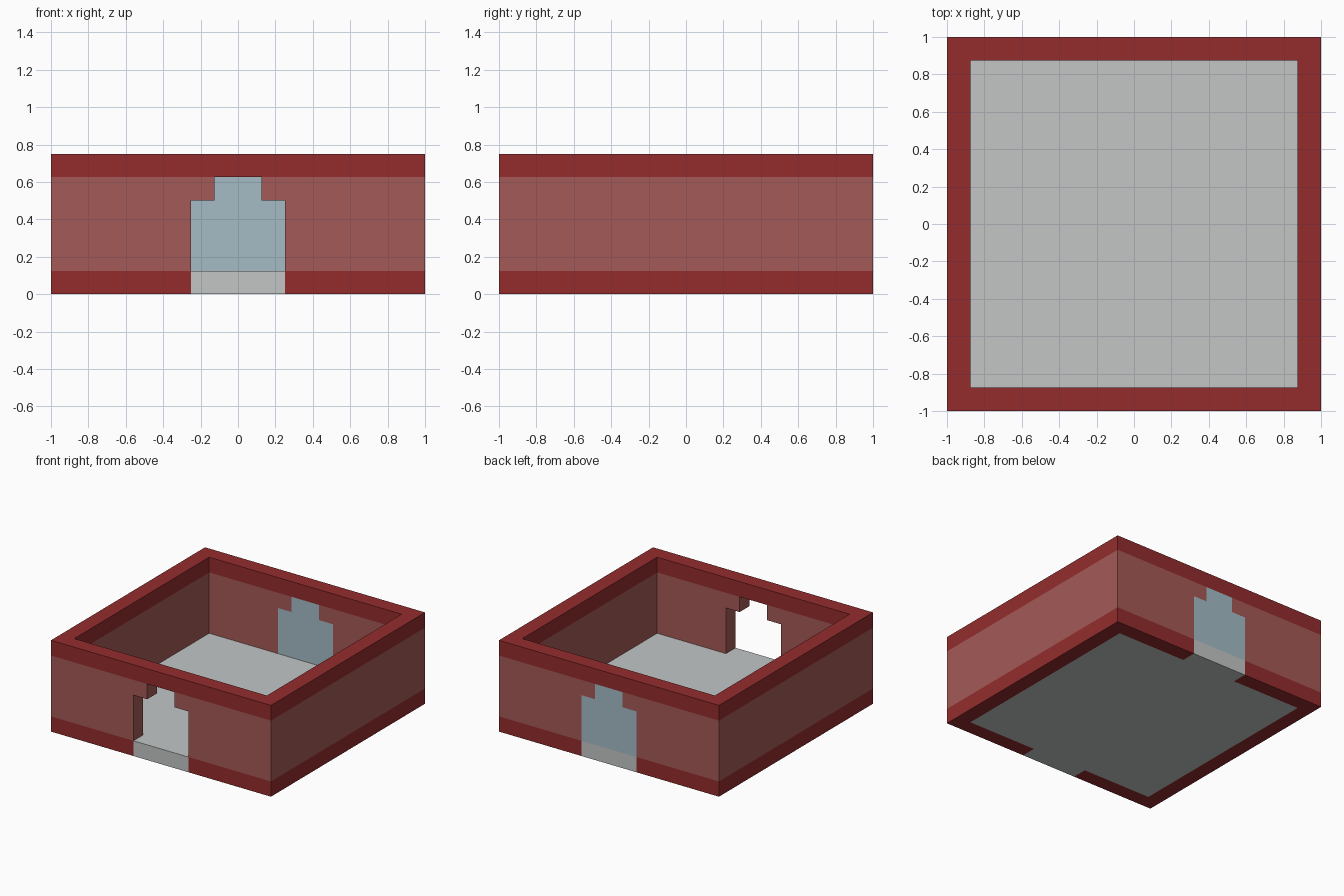
import bpy
import bmesh
from itertools import product
from math import radians

cube = bpy.data.objects.get("Cube")
if cube:
    bpy.data.objects.remove(cube, do_unlink=True)


def material(name, rgb):
    """Flat material from display colour values, stored as linear."""
    col = [((c / 255 + 0.055) / 1.055) ** 2.4 for c in rgb] + [1.0]
    mat = bpy.data.materials.new(name)
    mat.use_nodes = True
    mat.diffuse_color = col
    bsdf = mat.node_tree.nodes["Principled BSDF"]
    bsdf.inputs["Base Color"].default_value = col
    bsdf.inputs["Roughness"].default_value = 0.9
    return mat


red = material("deep red", (148, 44, 45))
brick = material("faded red", (164, 90, 87))
grey = material("light grey", (195, 198, 198))
blue = material("pale blue", (165, 188, 198))

# Block boundaries along each axis
U = 0.125
X = [-8, -7, -2, -1, 1, 2, 7, 8]
Y = [-8, -7, 7, 8]
Z = [0, 1, 4, 5, 6]
AXES = (X, Y, Z)

PARTS = {
    "bottom_trim": red,
    "walls": brick,
    "top_trim": red,
    "floor": grey,
    "back_window": blue,
}


def part_at(cell):
    """Name of the part that fills a grid cell, or None where it is open."""
    if any(i < 0 or i >= len(a) - 1 for i, a in zip(cell, AXES)):
        return None
    x, y, z = ((a[i] + a[i + 1]) / 2 for i, a in zip(cell, AXES))
    inside = abs(x) < 7 and abs(y) < 7
    doorway = abs(y) > 7 and abs(x) < (2 if z < 4 else 1)
    if z < 1:
        return "floor" if inside or doorway else "bottom_trim"
    if inside:
        return None
    if z > 5:
        return "top_trim"
    if doorway:
        return "back_window" if y > 0 else None
    return "walls"


def build(name, mat):
    """Outer surface of all cells of one part, without buried faces."""
    bm = bmesh.new()
    for cell in product(*(range(len(a) - 1) for a in AXES)):
        if part_at(cell) != name:
            continue
        for axis, side in product(range(3), (0, 1)):
            near = list(cell)
            near[axis] += 2 * side - 1
            if part_at(near):
                continue
            u, v = (axis + 1) % 3, (axis + 2) % 3
            loop = [(0, 0), (1, 0), (1, 1), (0, 1)]
            verts = []
            for du, dv in loop if side else reversed(loop):
                corner = list(cell)
                corner[axis] += side
                corner[u] += du
                corner[v] += dv
                verts.append(bm.verts.new([a[i] * U for a, i in zip(AXES, corner)]))
            bm.faces.new(verts)
    # Merge the cells into large flat faces
    bmesh.ops.remove_doubles(bm, verts=bm.verts, dist=0.001)
    bmesh.ops.dissolve_limit(bm, angle_limit=radians(1), verts=bm.verts,
                             edges=bm.edges, delimit={'NORMAL'})
    bmesh.ops.triangulate(bm, faces=[f for f in bm.faces if len(f.verts) > 4])
    mesh = bpy.data.meshes.new(name)
    bm.to_mesh(mesh)
    bm.free()
    mesh.materials.append(mat)
    bpy.context.collection.objects.link(bpy.data.objects.new(name, mesh))


for part, mat in PARTS.items():
    build(part, mat)
